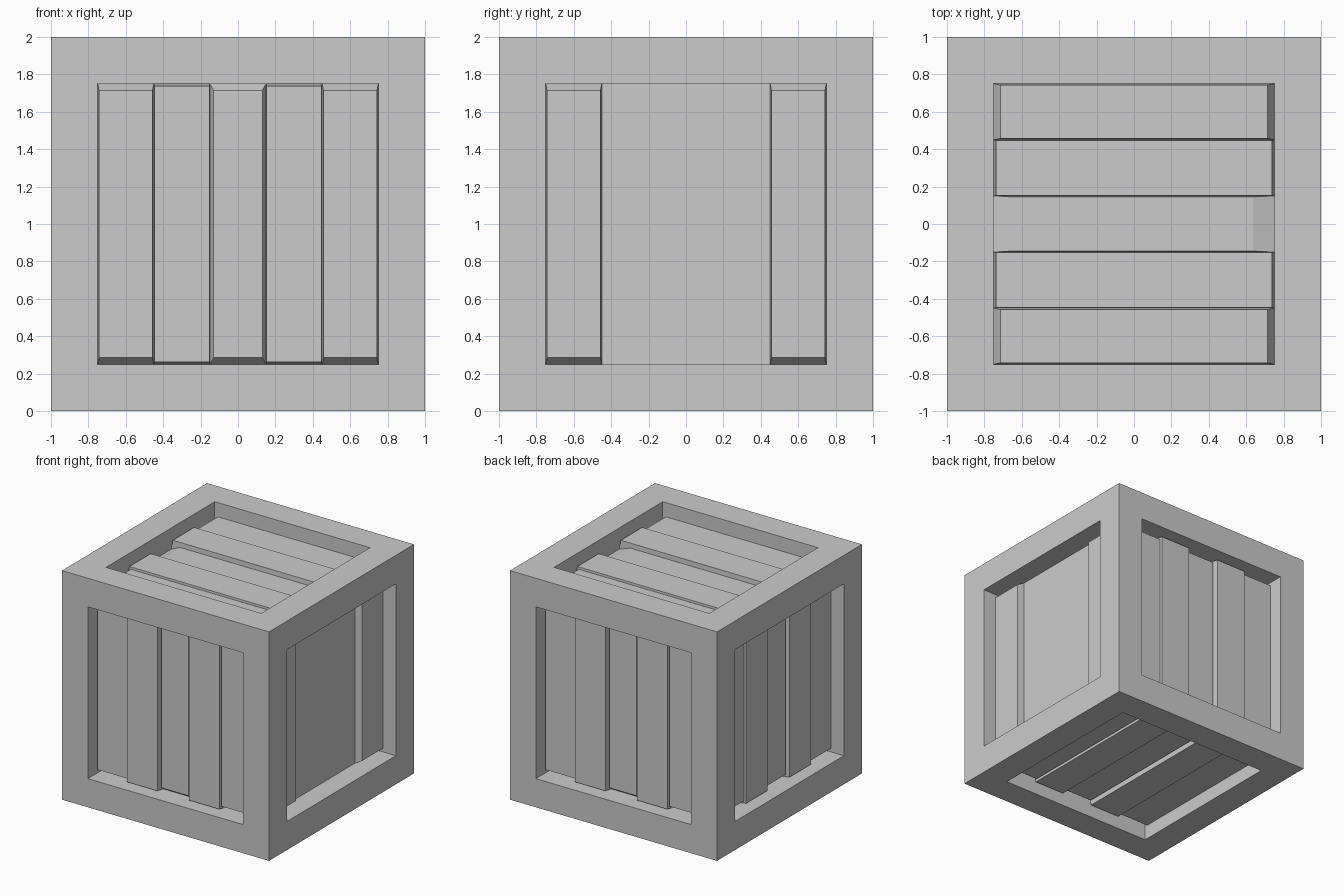
import bpy, bmesh
from mathutils import Vector

if "Cube" in bpy.data.objects:
    bpy.data.objects.remove(bpy.data.objects["Cube"])

SIZE, OPEN, BASE = 1.0, 0.75, 0.815   # half size, half opening, distance of recessed panel plane

# plank style: (outer distance, inset across, inset at start, inset at end)
OUTER = (0.88, 0.007, 0.035, 0.035)
RAISED = (0.895, 0.003, 0.013, 0.013)
MIDDLE = (0.868, 0.02, 0.035, 0.035)
SUNKEN = (0.855, 0.005, 0.09, 0.11)


def finish(name, bm):
    mesh = bpy.data.meshes.new(name)
    bm.to_mesh(mesh)
    bm.free()
    obj = bpy.data.objects.new(name, mesh)
    bpy.context.collection.objects.link(obj)
    return obj


def panel(name, out, across, strips):
    """Row of tapered planks in one opening; each strip is (start, end, style)."""
    w, u = Vector(out), Vector(across)
    v = w.cross(u)
    bm = bmesh.new()

    def ring(a, b, c, d, h):
        return [bm.verts.new(u * p + v * q + w * h)
                for p, q in ((a, c), (b, c), (b, d), (a, d))]

    for a, b, style in strips:
        base = ring(a, b, -OPEN, OPEN, BASE)
        if style is None:
            bm.faces.new(base)
            continue
        h, side, start, end = style
        top = ring(a + side, b - side, -OPEN + start, OPEN - end, h)
        bm.faces.new(top)
        for i in range(4):
            j = (i + 1) % 4
            bm.faces.new((base[i], base[j], top[j], top[i]))
    bmesh.ops.remove_doubles(bm, verts=bm.verts, dist=1e-5)
    return finish(name, bm)


def five(centre):
    styles = (OUTER, RAISED, centre, RAISED, OUTER)
    return [(-0.75 + 0.3 * i, -0.45 + 0.3 * i, s) for i, s in enumerate(styles)]


parts = []

# frame: cube with an inset, recessed opening on every side
bm = bmesh.new()
bmesh.ops.create_cube(bm, size=2 * SIZE)
faces = bm.faces[:]
bmesh.ops.inset_individual(bm, faces=faces, thickness=SIZE - OPEN, use_even_offset=True)
bmesh.ops.inset_individual(bm, faces=faces, thickness=0, depth=BASE - SIZE)
bmesh.ops.delete(bm, geom=faces, context='FACES_ONLY')
parts.append(finish("frame", bm))

# plank panels
parts += [
    panel("front_planks", (0, -1, 0), (1, 0, 0), five(MIDDLE)),
    panel("back_planks", (0, 1, 0), (1, 0, 0), five(MIDDLE)),
    panel("left_planks", (-1, 0, 0), (0, 1, 0), five(MIDDLE)),
    panel("bottom_planks", (0, 0, -1), (1, 0, 0), five(MIDDLE)),
    panel("top_planks", (0, 0, 1), (0, -1, 0), five(SUNKEN)),
    panel("right_planks", (1, 0, 0), (0, 1, 0),
          [(-0.75, -0.45, OUTER), (-0.45, 0.45, None), (0.45, 0.75, OUTER)]),
]

# stand on the ground
for obj in parts:
    obj.location.z = SIZE
